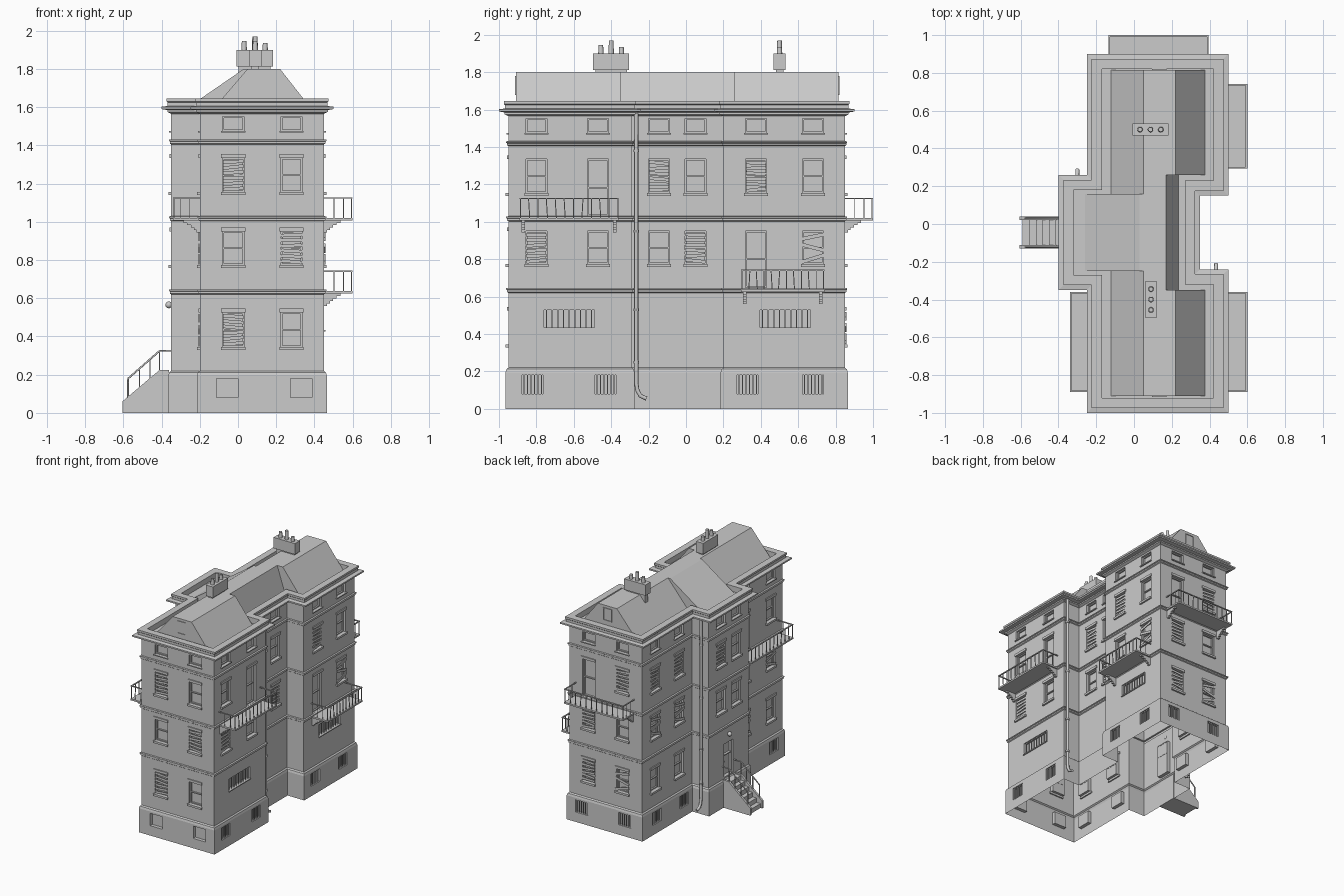
import bpy, bmesh, math, random
from mathutils import Matrix, Vector

random.seed(4)
if "Cube" in bpy.data.objects:
    bpy.data.objects.remove(bpy.data.objects["Cube"])

stone = bpy.data.materials.new("plain grey stone")
stone.use_nodes = True
GREY = (0.6, 0.6, 0.6, 1)
stone.diffuse_color = GREY
for node in stone.node_tree.nodes:
    if node.type == 'BSDF_PRINCIPLED':
        node.inputs["Base Color"].default_value = GREY

parts = {}


def part(name):
    return parts.setdefault(name, bmesh.new())


def finish(name, bm):
    bmesh.ops.recalc_face_normals(bm, faces=bm.faces)
    mesh = bpy.data.meshes.new(name)
    bm.to_mesh(mesh)
    bm.free()
    mesh.materials.append(stone)
    ob = bpy.data.objects.new(name, mesh)
    bpy.context.collection.objects.link(ob)
    return ob


def box(name, lo, hi):
    lo, hi = Vector(lo), Vector(hi)
    m = Matrix.Translation((lo + hi) / 2) @ Matrix.Diagonal((*(hi - lo), 1))
    bmesh.ops.create_cube(part(name), size=1, matrix=m)


def prism(name, section, axis, a, b):
    """Extrude a 2D section (horizontal, z) along x (0) or y (1) from a to b."""
    bm = part(name)
    rings = [[bm.verts.new((p, t, z) if axis else (t, p, z)) for p, z in section] for t in (a, b)]
    n = len(section)
    for i in range(n):
        j = (i + 1) % n
        bm.faces.new((rings[0][i], rings[0][j], rings[1][j], rings[1][i]))
    for r in rings:
        bm.faces.new(r)


def slab(name, face, u, z, d, tilt=0):
    """Box on a wall: u = range along it, z = height range, d = range out from it."""
    axis, sign, wall = face
    c = [0, 0, (z[0] + z[1]) / 2]
    s = [0, 0, z[1] - z[0]]
    c[axis] = sign * (wall + (d[0] + d[1]) / 2)
    s[axis] = d[1] - d[0]
    c[1 - axis] = (u[0] + u[1]) / 2
    s[1 - axis] = u[1] - u[0]
    spin = Matrix.Rotation(tilt, 4, "XY"[axis])
    bmesh.ops.create_cube(part(name), size=1,
                          matrix=Matrix.Translation(c) @ spin @ Matrix.Diagonal((*s, 1)))


# Outer shell: moulded profile carried round the stepped plan
PLAN = [(-.2, -.95), (.45, -.95), (.45, -.29), (.3, -.29), (.3, .2), (.45, .2),
        (.45, .85), (-.2, .85), (-.2, .21), (-.35, .21), (-.35, -.3), (-.2, -.3)]


def offset_plan(d):
    out = []
    for i, p in enumerate(PLAN):
        p, q, r = Vector(p), Vector(PLAN[i - 1]), Vector(PLAN[(i + 1) % len(PLAN)])
        e, f = (p - q).normalized(), (r - p).normalized()
        out.append(p + d * Vector((e.y + f.y, -e.x - f.x)))
    return out


profile = [(.015, 0), (.015, .195), (.01, .212), (0, .22)]
for z in (.62, 1.003, 1.405):
    profile += [(0, z), (.007, z + .005), (.007, z + .015), (.012, z + .018), (.012, z + .025), (0, z + .027)]
profile += [(0, 1.565), (.02, 1.575), (.02, 1.585), (.05, 1.59), (.05, 1.602), (.018, 1.606),
            (.018, 1.625), (.024, 1.63), (.024, 1.645), (-.03, 1.645), (-.03, 1.6)]
shell = part("walls")
rings = [[shell.verts.new((p.x, p.y, z)) for p in offset_plan(d)] for d, z in profile]
for a, b in zip(rings, rings[1:]):
    for i in range(len(PLAN)):
        j = (i + 1) % len(PLAN)
        shell.faces.new((a[i], a[j], b[j], b[i]))
shell.faces.new(rings[0])
shell.faces.new(rings[-1])

# Windows and doors
ROWS = {"small": (1.475, 1.552), "top": (1.155, 1.335), "mid": (.775, .95),
        "low": (.345, .525), "base": (.08, .18)}


def grille(face, u, z, count):
    for i in range(count):
        c = u[0] + (u[1] - u[0]) * (i + .5) / count
        slab("window_bars", face, (c - .003, c + .003), z, (-.012, -.006))


def window(face, u, row, kind):
    z0, z1 = ROWS[row]
    if kind == "d":
        z0 = 1.031 if row == "top" else .648
    h = .056
    span = (u - h, u + h)
    if row == "base":
        face = (face[0], face[1], face[2] + .015)
    slab("cutter", face, span, (z0, z1), (-.028, .02))
    if row == "base":
        if kind == "g":
            grille(face, span, (z0, z1), 6)
        return
    wide = (u - .064, u + .064)
    if row == "small":
        slab("window_sills", face, wide, (z0 - .008, z0), (-.01, .01))
    else:
        slab("window_lintels", face, wide, (z1, z1 + .02), (-.01, .008))
        if kind != "d":
            slab("window_sills", face, wide, (z0 - .016, z0), (-.01, .014))
    # sash frame
    for s in (-1, 1):
        c = u + s * (h - .004)
        slab("window_frames", face, (c - .004, c + .004), (z0, z1), (-.03, -.016))
    bars = [z0 + .004, z1 - .004] + ([] if row == "small" else [(z0 + z1) / 2])
    for z in bars:
        slab("window_frames", face, span, (z - .004, z + .004), (-.03, -.016))
    # boards nailed over the opening
    if kind == "b":
        for i in range(6):
            z = z0 + (z1 - z0) * (i + .6) / 6.3
            slab("window_boards", face, (u - .054, u + .054), (z - .009, z + .009),
                 (-.008, -.002), random.uniform(-.12, .12))
    if kind == "x":
        for i, t in enumerate((.3, -.25, .2)):
            z = z0 + (z1 - z0) * (i + .5) / 3
            slab("window_boards", face, (u - .062, u + .062), (z - .01, z + .01), (.001, .007), t)


WING, MID, BASE = (0, 1, .45), (0, 1, .3), (-.057, .33)
FACADES = [
    ((1, -1, .95), (-.025, .28), BASE, dict(small="ss", top="bp", mid="pb", low="bp", base="nn")),
    ((1, 1, .85), (-.025, .28), BASE, dict(small="ss", top="bd", mid="pb", low="xb", base="gg")),
    (WING, (-.8, -.47), (-.82, -.43), dict(small="ss", top="pd", mid="bp", base="gg")),
    (MID, (-.145, .05), (), dict(small="ss", top="bp", mid="pb")),
    (WING, (.375, .68), (.33, .68), dict(small="ss", top="bp", mid="dx", base="gg")),
    ((0, -1, .2), (-.8, -.47), (-.82, -.43), dict(small="ss", top="pd", mid="xp", low="px", base="gg")),
    ((0, -1, .35), (-.145, .05), (), dict(small="ss", top="pb", mid="pp")),
    ((0, -1, .2), (.375, .68), (.33, .68), dict(small="ss", top="bb", mid="xx", low="pp", base="gg")),
]
for face, columns, base_columns, rows in FACADES:
    for row, kinds in rows.items():
        for u, kind in zip(base_columns if row == "base" else columns, kinds):
            window(face, u, row, kind)

# Wide barred windows
for u in (-.625, .53):
    span, zs = (u - .135, u + .135), (.435, .53)
    slab("cutter", WING, span, zs, (-.028, .02))
    grille(WING, span, zs, 9)
    slab("window_sills", WING, (u - .14, u + .14), (zs[0] - .008, zs[0]), (-.01, .008))

# Entrance door and lamp
ENTRY = (0, -1, .35)
slab("cutter", ENTRY, (-.1, .01), (.232, .5), (-.028, .02))
for c in (-.097, .007):
    slab("entrance_door", ENTRY, (c - .004, c + .004), (.232, .5), (-.03, -.01))
for z in (.4, .497):
    slab("entrance_door", ENTRY, (-.1, .01), (z - .004, z + .004), (-.03, -.01))
slab("entrance_door", ENTRY, (-.012, -.004), (.34, .35), (-.03, -.014))
bmesh.ops.create_uvsphere(part("entrance_lamp"), u_segments=12, v_segments=8, radius=.018,
                          matrix=Matrix.Translation((-.362, -.045, .565)))


# Balconies: floor, rails, balusters and brackets
def balcony(face, u0, u1, z, depth):
    top = z + .12
    slab("balcony_floors", face, (u0, u1), (z, z + .013), (-.005, depth))
    slab("balcony_rails", face, (u0, u1), (top - .007, top), (depth - .01, depth))
    for u in (u0, u1 - .008):
        slab("balcony_rails", face, (u, u + .008), (top - .007, top), (0, depth))
        for d in (.05, .1):
            slab("balcony_rails", face, (u + .002, u + .006), (z, top), (d, d + .004))
    n = 11
    for i in range(n + 1):
        u = u0 + .004 + (u1 - u0 - .008) * i / n
        slab("balcony_rails", face, (u - .0025, u + .0025), (z + .01, top - .004),
             (depth - .008, depth - .003), 0 if i in (0, n) else random.choice((0, 0, .06, -.06)))
    for u in (u0 + .02, u1 - .02):
        for k in range(5):
            slab("balcony_brackets", face, (u - .009, u + .009),
                 (z - .013 * (k + 1), z - .013 * k), (-.005, .08 * (1 - k / 5) ** 1.3 + .006))


balcony(WING, -.89, -.36, 1.008, .15)
balcony(WING, .295, .74, .625, .15)
balcony((0, -1, .2), -.89, -.36, 1.008, .14)
balcony((1, 1, .85), -.135, .395, 1.008, .15)

# Roof
WING_ROOF = [(-.13, 1.59), (.05, 1.8), (.22, 1.8), (.385, 1.59)]
prism("roof", WING_ROOF, 1, -.91, -.35)
prism("roof", WING_ROOF, 1, .26, .815)
prism("roof", [(-.13, 1.59), (.05, 1.8), (.17, 1.8), (.24, 1.59)], 1, -.35, .26)
prism("roof", [(-.275, 1.59), (.03, 1.8), (.17, 1.8), (.24, 1.59)], 1, -.25, .16)
for gable in ((1, -1, .91), (1, 1, .815)):
    for u in (.097, .169):
        slab("attic_window", gable, (u - .003, u + .003), (1.68, 1.78), (-.004, .005))
    for z in (1.68, 1.777):
        slab("attic_window", gable, (.094, .172), (z - .003, z + .003), (-.004, .005))


# Chimneys with pots
def chimney(x, y, hx, hy):
    box("chimneys", (x - hx + .012, y - hy + .012, 1.66), (x + hx - .012, y + hy - .012, 1.82))
    box("chimneys", (x - hx, y - hy, 1.812), (x + hx, y + hy, 1.9))
    for i, h in zip((-1, 0, 1), (.05, .075, .04)):
        p = (x + i * .055 * (hx > hy), y + i * .055 * (hy > hx), 1.895 + h / 2)
        bmesh.ops.create_cone(part("chimney_pots"), cap_ends=True, segments=12, radius1=.015,
                              radius2=.012, depth=h, matrix=Matrix.Translation(p))


chimney(.09, -.4, .032, .096)
chimney(.087, .5, .096, .032)

# Entrance steps with cheek walls and handrails
for y in (-.13, .022):
    prism("step_walls", [(-.36, 0), (-.605, 0), (-.605, .06), (-.41, .225), (-.36, .225)], 1, y, y + .018)
for i in range(6):
    box("entrance_steps", (-.59 + .035 * i, -.115, 0), (-.36, .025, .036 * (i + 1)))


def tube(name, points, radius):
    curve = bpy.data.curves.new(name, 'CURVE')
    curve.dimensions = '3D'
    curve.bevel_depth = radius
    curve.bevel_resolution = 2
    curve.use_fill_caps = True
    spline = curve.splines.new('POLY')
    spline.points.add(len(points) - 1)
    for sp, p in zip(spline.points, points):
        sp.co = (*p, 1)
    curve.materials.append(stone)
    bpy.context.collection.objects.link(bpy.data.objects.new(name, curve))


for side, y in (("right", -.121), ("left", .031)):
    tube("handrail_" + side, [(-.35, y, .325), (-.41, y, .325), (-.575, y, .18), (-.575, y, .07)], .005)
    for x in (-.41, -.46, -.515):
        z = .325 - (-.41 - x) * .88
        box("handrail_posts", (x - .003, y - .003, z - .11), (x + .003, y + .003, z))

# Drainpipes in the inner corners
for name, x, wall in (("left", .435, -.29), ("right", -.3, .21)):
    y = wall + .024
    path = [(x, y, 1.58), (x, y, .14), (x, y + .006, .1), (x, y + .022, .07), (x, y + .055, .055)]
    tube("drainpipe_" + name, path, .011)
    for z in (.25, .53, .95, 1.38):
        bmesh.ops.create_cone(part("drainpipe_collars"), cap_ends=True, segments=12, radius1=.015,
                              radius2=.015, depth=.014, matrix=Matrix.Translation((x, y, z)))

objects = {name: finish(name, bm) for name, bm in parts.items()}

# Cut the openings, then leave the shell open underneath
walls, cutter = objects["walls"], objects["cutter"]
mod = walls.modifiers.new("openings", 'BOOLEAN')
mod.operation, mod.solver, mod.object = 'DIFFERENCE', 'EXACT', cutter
bpy.context.view_layer.objects.active = walls
bpy.ops.object.modifier_apply(modifier=mod.name)
bpy.data.objects.remove(cutter)
bm = bmesh.new()
bm.from_mesh(walls.data)
under = [f for f in bm.faces if all(v.co.z < .001 for v in f.verts)]
bmesh.ops.delete(bm, geom=under, context='FACES')
bm.to_mesh(walls.data)
bm.free()

# Round parts are smooth
bpy.ops.object.select_all(action='DESELECT')
for name in ("chimney_pots", "entrance_lamp", "drainpipe_collars"):
    objects[name].select_set(True)
    bpy.context.view_layer.objects.active = objects[name]
bpy.ops.object.shade_smooth_by_angle()
